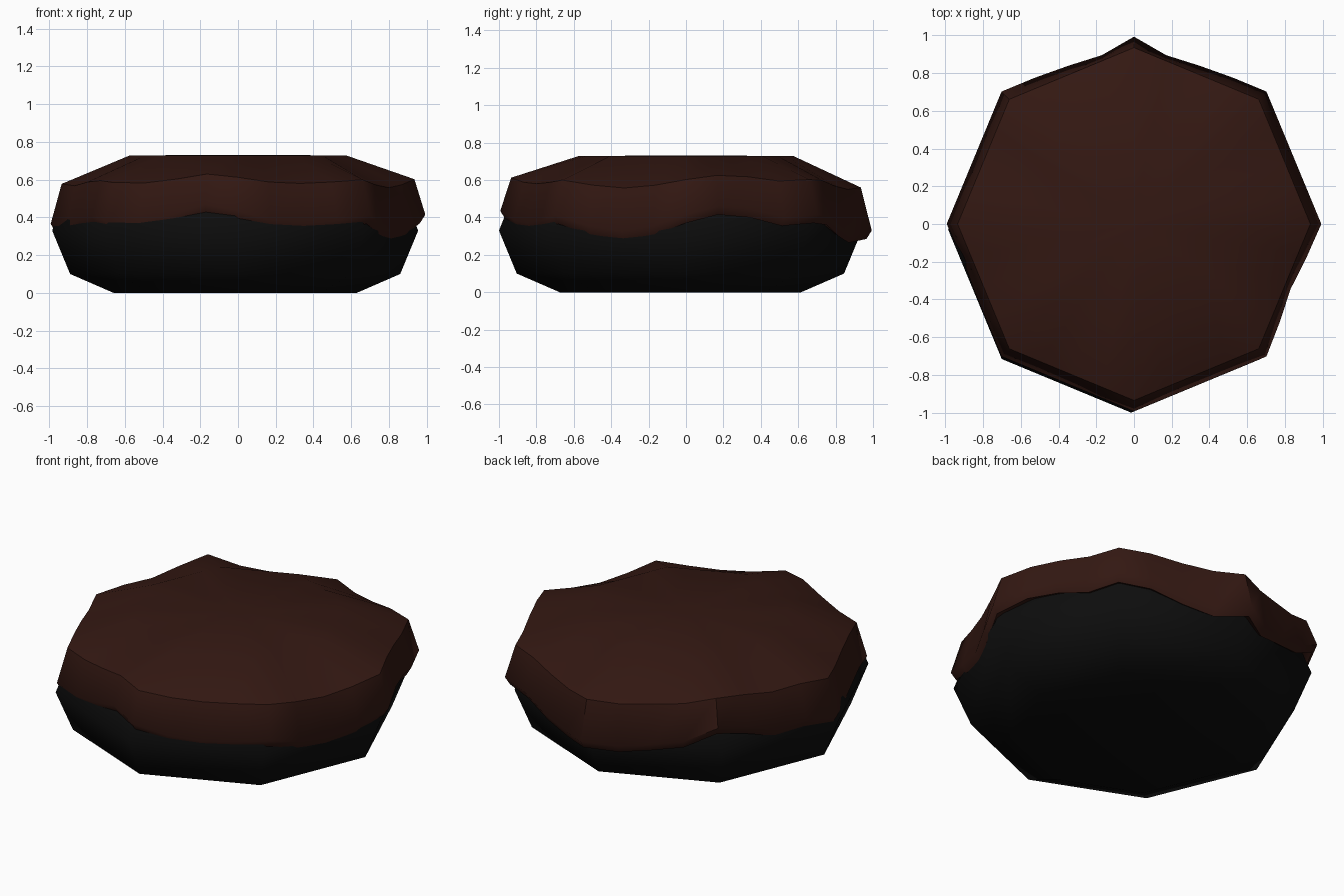
import bpy, math

if "Cube" in bpy.data.objects:
    bpy.data.objects.remove(bpy.data.objects["Cube"])


def material(name, rgb):
    m = bpy.data.materials.new(name)
    m.diffuse_color = (*rgb, 1)
    m.use_nodes = True
    m.node_tree.nodes["Principled BSDF"].inputs["Base Color"].default_value = m.diffuse_color
    return m


def octagon_point(k, steps):
    """Point k on a unit octagon whose sides are split into `steps` pieces."""
    side, t = k // steps, (k % steps) / steps
    a, b = math.pi / 4 * side, math.pi / 4 * (side + 1)
    return (math.cos(a) * (1 - t) + math.cos(b) * t,
            math.sin(a) * (1 - t) + math.sin(b) * t)


def ring_body(name, profile, steps, centre, mat):
    """Loft octagonal rings; profile(k) gives (radius, z) pairs for column k."""
    n = 8 * steps
    cols = [profile(k) for k in range(n)]
    rings = len(cols[0])
    verts = []
    for i in range(rings):
        for k in range(n):
            x, y = octagon_point(k, steps)
            r, z = cols[k][i]
            verts.append((centre[0] + x * r, centre[1] + y * r, z))
    faces = [(i * n + k, i * n + (k + 1) % n,
              (i + 1) * n + (k + 1) % n, (i + 1) * n + k)
             for i in range(rings - 1) for k in range(n)]
    faces.append(tuple(reversed(range(n))))
    faces.append(tuple((rings - 1) * n + k for k in range(n)))
    me = bpy.data.meshes.new(name)
    me.from_pydata(verts, [], faces)
    me.materials.append(mat)
    me.update()
    ob = bpy.data.objects.new(name, me)
    bpy.context.collection.objects.link(ob)
    bpy.context.view_layer.objects.active = ob
    ob.select_set(True)
    bpy.ops.object.shade_smooth_by_angle(angle=math.radians(50))
    ob.select_set(False)
    return ob


# Dark baked body
ring_body("cake_base",
          lambda k: [(.645, 0), (.875, .10), (.97, .33), (.89, .53), (.55, .69)],
          1, (-.015, -.03), material("dark_cake", (.004, .004, .004)))

# Icing cap with a wavy dripping hem (hem heights anticlockwise from +x)
HEM = [.37, .415, .40, .355, .37, .36, .30, .265,
       .285, .265, .30, .34, .44, .395, .336, .345,
       .32, .30, .34, .355, .335, .33, .37, .425,
       .39, .34, .325, .34, .365, .31, .28, .31]


def icing_profile(k):
    h = HEM[k]
    tuck = .5 * max(0, .32 - h) if k % 4 else 0
    shoulder = .59 + .5 * (h - .345)
    return [(.90, h + .03), (.965 - tuck, h), (.993 - tuck, h + .045),
            (.935, shoulder), (.575, .728), (.05, .732)]


ring_body("icing", icing_profile, 4, (0, 0),
          material("chocolate_icing", (.033, .009, .006)))
